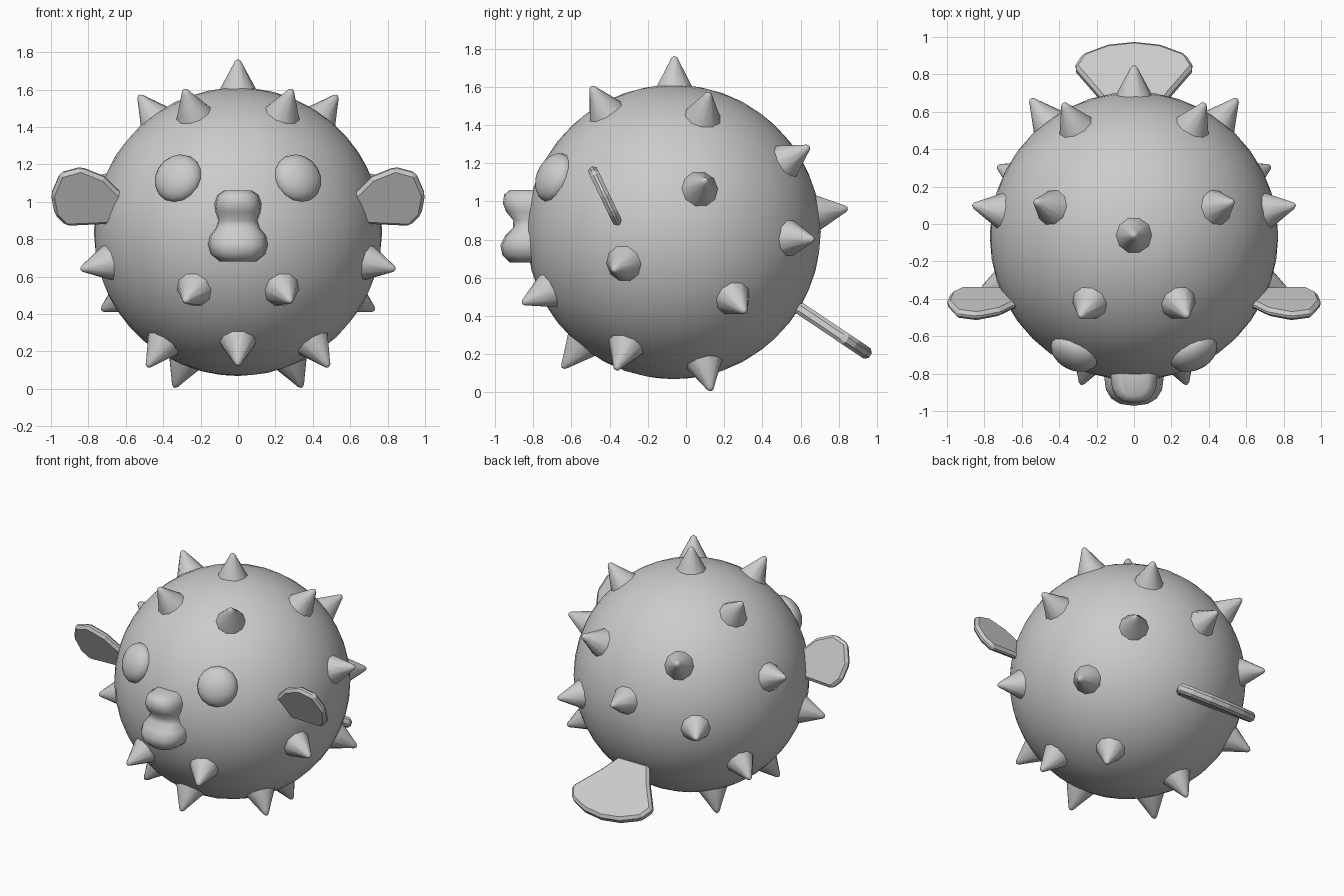
import bpy, bmesh
from math import cos, sin, pi, radians, copysign
from mathutils import Vector

if "Cube" in bpy.data.objects:
    bpy.data.objects.remove(bpy.data.objects["Cube"])

C = Vector((0, -0.065, 0.84))   # body centre
R = 0.775


def smooth(ob, angle=50):
    bpy.ops.object.select_all(action='DESELECT')
    ob.select_set(True)
    bpy.context.view_layer.objects.active = ob
    bpy.ops.object.shade_smooth_by_angle(angle=radians(angle))


def make(name, verts, faces):
    me = bpy.data.meshes.new(name)
    me.from_pydata(verts, [], faces)
    bm = bmesh.new()
    bm.from_mesh(me)
    bmesh.ops.recalc_face_normals(bm, faces=bm.faces)
    bm.to_mesh(me)
    bm.free()
    ob = bpy.data.objects.new(name, me)
    bpy.context.collection.objects.link(ob)
    return ob


def loft(name, rings):
    n = len(rings[0])
    verts = [p for r in rings for p in r]
    faces = [(k * n + i, k * n + (i + 1) % n, (k + 1) * n + (i + 1) % n, (k + 1) * n + i)
             for k in range(len(rings) - 1) for i in range(n)]
    faces += [tuple(range(n)), tuple(range(len(verts) - n, len(verts)))]
    return make(name, verts, faces)


def plate(name, pts, normal, thick, bevel):
    """Flat fin: outline thickened along its normal, chamfered rim."""
    off = Vector(normal).normalized() * thick / 2
    pts = [Vector(p) for p in pts]
    ob = loft(name, [[p - off for p in pts], [p + off for p in pts]])
    m = ob.modifiers.new("rim", 'BEVEL')
    m.width, m.segments = bevel, 1
    return ob


# Round body
bpy.ops.mesh.primitive_ico_sphere_add(subdivisions=4, radius=R - 0.004, location=C)
body = bpy.context.object
body.name = "body"
smooth(body)


# Spikes: tip positions, those off the middle plane are mirrored
def spike(tip):
    d = (Vector(tip) - C).normalized()
    q = d.to_track_quat('Z', 'Y')
    prof = [(0.70, 0.115), (0.76, 0.098), (0.89, 0.028), (0.91, 0.018), (0.92, 0.006)]
    rings = [[C + q @ Vector((r * cos(2 * pi * i / 10), r * sin(2 * pi * i / 10), h))
              for i in range(10)] for h, r in prof]
    smooth(loft("spike", rings), 60)


tips = [(0, -0.06, 1.76), (0, 0.83, 0.96), (0, -0.66, 0.11),
        (0.29, -0.50, 1.61), (0.53, 0.12, 1.57), (0.38, 0.65, 1.29),
        (0.56, 0.68, 0.80), (0.86, 0.10, 1.11), (0.84, -0.38, 0.64),
        (0.73, 0.31, 0.42), (0.28, -0.85, 0.47), (0.49, -0.37, 0.11),
        (0.34, 0.13, 0.01)]
for x, y, z in tips:
    for s in ((1, -1) if x else (1,)):
        spike((s * x, y, z))

# Bulging eyes
for s in (1, -1):
    d = Vector((s * 0.325, -0.635, 0.29)).normalized()
    bpy.ops.mesh.primitive_uv_sphere_add(segments=16, ring_count=10, radius=1,
                                         location=C + d * 0.755)
    eye = bpy.context.object
    eye.name = "eye"
    eye.scale = (0.135, 0.135, 0.085)
    eye.rotation_mode = 'QUATERNION'
    eye.rotation_quaternion = d.to_track_quat('Z', 'Y')
    smooth(eye)

# Pursed mouth with two lips: height, half width, half depth
lips = [(1.06, 0.075, 0.11), (1.035, 0.11, 0.14), (0.99, 0.125, 0.147), (0.945, 0.12, 0.13),
        (0.90, 0.105, 0.092), (0.86, 0.118, 0.095), (0.82, 0.15, 0.135),
        (0.77, 0.16, 0.16), (0.72, 0.145, 0.15), (0.68, 0.095, 0.11)]


def rounded(t):
    return copysign(abs(t) ** 0.8, t)


mouth = loft("mouth", [[(w * rounded(cos(2 * pi * i / 16)), -0.812 + d * rounded(sin(2 * pi * i / 16)), z)
                        for i in range(16)] for z, w, d in lips])
smooth(mouth, 60)

# Side fins, tilted back
fin = [(0.52, 0.98), (0.645, 1.065), (0.715, 1.135), (0.84, 1.185), (0.95, 1.155),
       (1.0, 1.04), (0.98, 0.935), (0.92, 0.875), (0.70, 0.885)]
for s in (1, -1):
    plate("side_fin", [(s * x, -0.425 - 0.48 * (z - 1.03), z) for x, z in fin],
          (0, 1, 0.48), 0.05, 0.018)

# Tail fin, sloping down behind
half = [(0.12, 0.58), (0.19, 0.68), (0.32, 0.83), (0.275, 0.90), (0.14, 0.95)]
tail = half + [(0, 0.965)] + [(-x, y) for x, y in reversed(half)]
plate("tail_fin", [(x, y, 0.437 - 0.67 * (y - 0.6)) for x, y in tail],
      (0, 0.67, 1), 0.065, 0.018)
